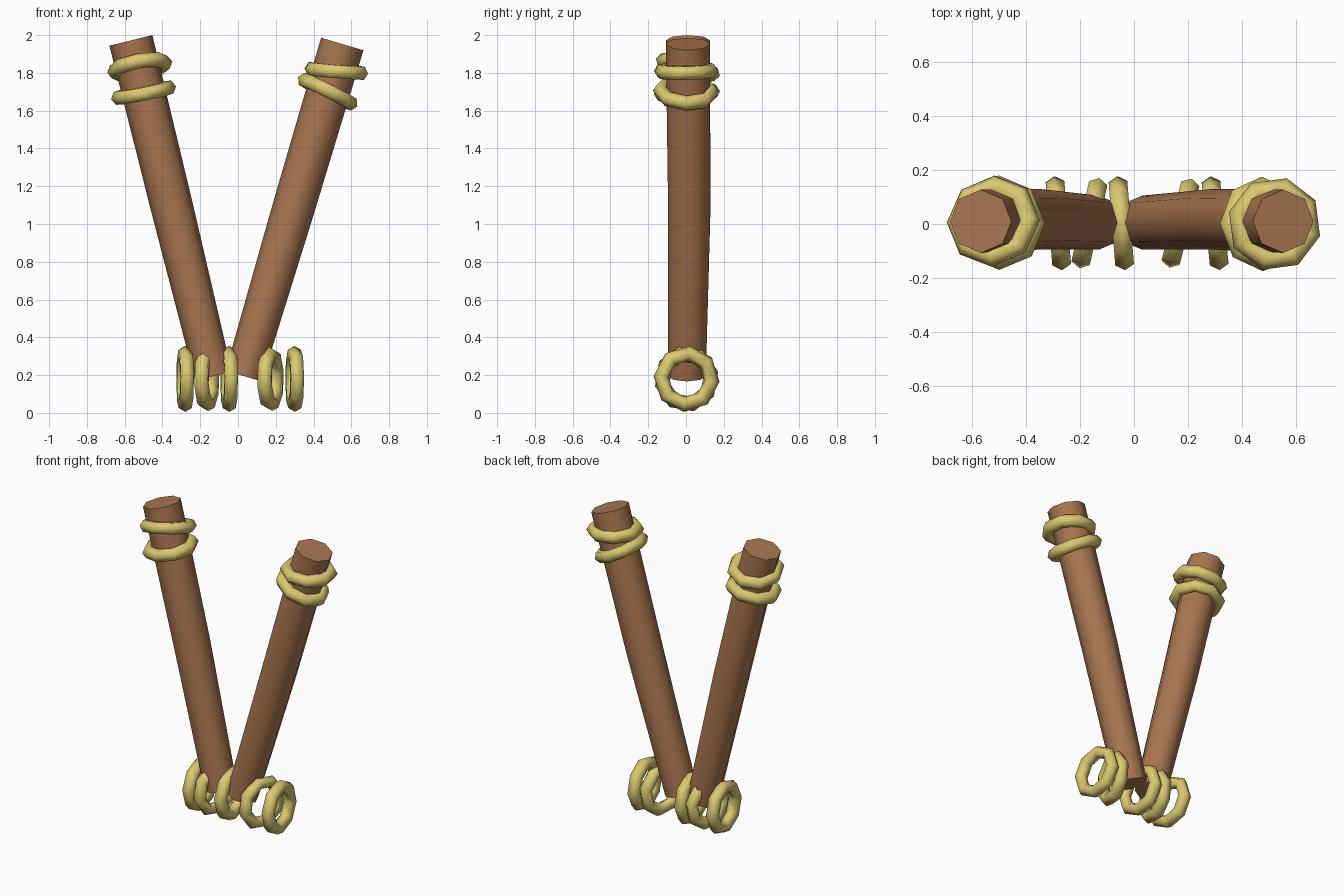
import bpy, bmesh, math
from mathutils import Vector, Matrix

cube = bpy.data.objects.get("Cube")
if cube:
    bpy.data.objects.remove(cube, do_unlink=True)


def material(name, color):
    mat = bpy.data.materials.new(name)
    mat.use_nodes = True
    mat.diffuse_color = color
    bsdf = mat.node_tree.nodes["Principled BSDF"]
    bsdf.inputs["Base Color"].default_value = color
    bsdf.inputs["Roughness"].default_value = 0.8
    return mat


WOOD = material("brown wood", (0.39, 0.18, 0.08, 1))
ROPE = material("straw yellow", (0.70, 0.58, 0.16, 1))
SIDES = 8


def pole(name, bottom, top):
    """Eight-sided tapering pole with a slight backward bow."""
    bottom, top = Vector(bottom), Vector(top)
    axis = (top - bottom).normalized()
    depth = Vector((0, 1, 0))
    across = depth.cross(axis)
    bm = bmesh.new()
    rings = []
    for t, radius, bow in ((0, 0.10, 0), (0.5, 0.112, 0.01), (1, 0.117, 0)):
        centre = bottom.lerp(top, t) + depth * bow
        ring = []
        for i in range(SIDES):
            a = math.tau * i / SIDES
            ring.append(bm.verts.new(
                centre + (across * math.cos(a) + depth * math.sin(a)) * radius))
        rings.append(ring)
    for low, high in zip(rings, rings[1:]):
        for i in range(SIDES):
            j = (i + 1) % SIDES
            bm.faces.new((low[i], low[j], high[j], high[i]))
    bm.faces.new(rings[0])
    bm.faces.new(rings[-1])
    bmesh.ops.recalc_face_normals(bm, faces=bm.faces)
    # Round the sides, keep the end caps flat
    for face in bm.faces:
        face.smooth = len(face.verts) == 4
    for edge in bm.edges:
        edge.smooth = all(f.smooth for f in edge.link_faces)
    mesh = bpy.data.meshes.new(name)
    bm.to_mesh(mesh)
    bm.free()
    mesh.materials.append(WOOD)
    bpy.context.collection.objects.link(bpy.data.objects.new(name, mesh))


def rope_ring(name, centre, normal, spin=0):
    """Coarse rope loop facing along the given normal."""
    bpy.ops.mesh.primitive_torus_add(
        major_segments=SIDES, minor_segments=6,
        major_radius=0.135, minor_radius=0.04)
    ring = bpy.context.object
    ring.name = name
    turn = Vector((0, 0, 1)).rotation_difference(Vector(normal))
    ring.matrix_world = (Matrix.Translation(centre) @ turn.to_matrix().to_4x4()
                         @ Matrix.Rotation(math.radians(spin), 4, "Z"))
    ring.data.materials.append(ROPE)
    bpy.ops.object.shade_smooth()


# Two leaning poles
pole("right_pole", (-0.13, 0.005, 0.195), (-0.567, 0.01, 1.972))
pole("left_pole", (0.03, 0.005, 0.195), (0.552, 0.01, 1.953))

# Rope loops around the pole tops
rope_ring("right_upper_loop", (-0.52, 0.01, 1.83), (-0.18, 0.27, 1))
rope_ring("right_lower_loop", (-0.50, 0.005, 1.695), (-0.2, -0.05, 1))
rope_ring("left_upper_loop", (0.52, 0, 1.81), (0.08, -0.02, 1), -15)
rope_ring("left_lower_loop", (0.475, 0, 1.70), (0.5, 0.05, 1))

# Row of loops at the base: x position and sideways turn
for i, (x, turn) in enumerate(((-0.28, 0.08), (-0.165, -0.22), (-0.047, 0.08),
                               (0.172, -0.25), (0.30, 0.1))):
    rope_ring(f"base_loop_{i + 1}", (x, 0.003, 0.18), (1, turn, 0))
